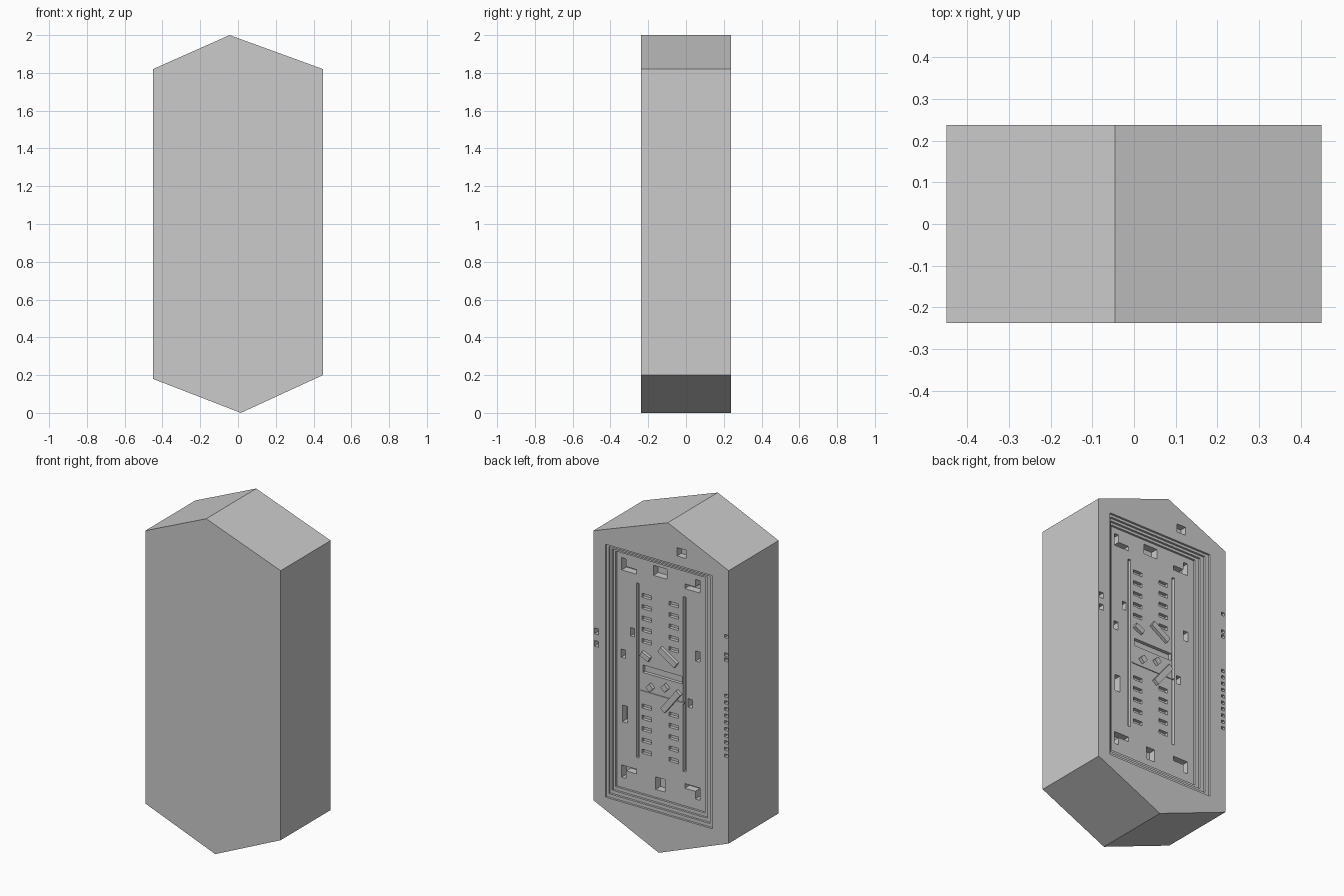
import bpy, bmesh
from math import radians
from mathutils import Matrix, Vector

if "Cube" in bpy.data.objects:
    bpy.data.objects.remove(bpy.data.objects["Cube"])

BACK = 0.2375
FLOOR = BACK - 0.05          # level of the sunken panel


def finish(bm, name):
    bmesh.ops.recalc_face_normals(bm, faces=bm.faces)
    me = bpy.data.meshes.new(name)
    bm.to_mesh(me)
    bm.free()
    ob = bpy.data.objects.new(name, me)
    bpy.context.collection.objects.link(ob)
    return ob


def add_box(bm, x, z, w, h, y0, y1, turn=0):
    """Box centred on (x, z), spanning y0..y1, turned about y."""
    m = (Matrix.Translation((x, (y0 + y1) / 2, z))
         @ Matrix.Rotation(radians(turn), 4, 'Y')
         @ Matrix.Diagonal((w, y1 - y0, h, 1)))
    bmesh.ops.create_cube(bm, size=1, matrix=m)


def boxes(name, items, y0, y1):
    bm = bmesh.new()
    for it in items:
        add_box(bm, *it[:4], y0, y1, it[4] if len(it) > 4 else 0)
    return finish(bm, name)


# Six-sided body
outline = [(-0.45, 0.18), (0.015, 0), (0.45, 0.2), (0.45, 1.82), (-0.045, 2), (-0.45, 1.82)]
bm = bmesh.new()
face = bm.faces.new([bm.verts.new((x, -BACK, z)) for x, z in outline])
ext = bmesh.ops.extrude_face_region(bm, geom=[face])
bmesh.ops.translate(bm, vec=Vector((0, 2 * BACK, 0)),
                    verts=[g for g in ext['geom'] if isinstance(g, bmesh.types.BMVert)])
body = finish(bm, "body")

cutters = []

# Terraced frame stepping down to the panel
for i in range(4):
    x0, x1 = -0.342 + 0.025 * i, 0.37 - 0.014 * i
    z0, z1 = 0.24 + 0.02 * i, 1.76 - 0.015 * i
    cutters.append(boxes("frame_cutter", [((x0 + x1) / 2, (z0 + z1) / 2, x1 - x0, z1 - z0)],
                         BACK - 0.0125 * (i + 1), BACK + 0.05))

# Shallow slots: vent rows, long grooves and the middle bar
slots = [(0.19, 1.03, 0.018, 1.05), (-0.122, 1.03, 0.018, 1.05), (0.025, 1.05, 0.26, 0.045)]
for x in (0.13, -0.05):
    for i in range(5):
        slots += [(x, 1.49 - 0.068 * i, 0.062, 0.024), (x, 0.825 - 0.068 * i, 0.062, 0.024)]
cutters.append(boxes("slot_cutter", slots, FLOOR - 0.02, FLOOR + 0.005))

# Deeper pockets around the panel border
pockets = [(0.04, 1.66, 0.09, 0.06), (0.04, 0.385, 0.06, 0.075),
           (0.285, 1.105, 0.03, 0.05), (0.275, 0.745, 0.035, 0.1),
           (-0.21, 1.22, 0.03, 0.06), (-0.16, 0.925, 0.03, 0.05), (0.225, 1.25, 0.025, 0.05)]
for sx in (1, -1):
    for sz in (1, -1):
        x, z = 0.037 + sx * 0.21, 1.02 + sz * 0.6
        pockets += [(x, z, 0.1, 0.028), (x + sx * 0.035, z + sz * 0.035, 0.03, 0.05)]
cutters.append(boxes("pocket_cutter", pockets, FLOOR - 0.045, FLOOR + 0.004))

# Holes in the outer rim
rim = [(-0.137, 1.842, 0.06, 0.05)]
rim += [(0.43, z, 0.026, 0.035) for z in (1.22, 1.145)]
rim += [(-0.433, z, 0.022, 0.02) for z in (1.42, 1.31, 1.28)]
rim += [(-0.433, 1.063 - 0.04 * i, 0.022, 0.018) for i in range(10)]
cutters.append(boxes("rim_cutter", rim, BACK - 0.04, BACK + 0.02))

for c in cutters:
    c.hide_render = True
    mod = body.modifiers.new(c.name, 'BOOLEAN')
    mod.operation = 'DIFFERENCE'
    mod.solver = 'EXACT'
    mod.use_self = True
    mod.object = c

# Bake the cuts and drop the cutters
dg = bpy.context.evaluated_depsgraph_get()
baked = bpy.data.meshes.new_from_object(body.evaluated_get(dg))
body.modifiers.clear()
body.data = baked
for c in cutters:
    bpy.data.objects.remove(c)

# Raised blocks in the middle of the panel
boxes("panel_blocks", [
    (-0.02, 1.17, 0.13, 0.035, -32), (-0.04, 0.91, 0.17, 0.035, 52),
    (0.13, 1.135, 0.06, 0.03, -25), (0.10, 0.955, 0.035, 0.035, 45),
    (0.0, 0.98, 0.035, 0.035, 45)], FLOOR - 0.005, FLOOR + 0.02)

# Thin ridge under the middle bar
boxes("middle_ridge", [(0.025, 0.915, 0.29, 0.008)], FLOOR - 0.005, FLOOR + 0.005)
